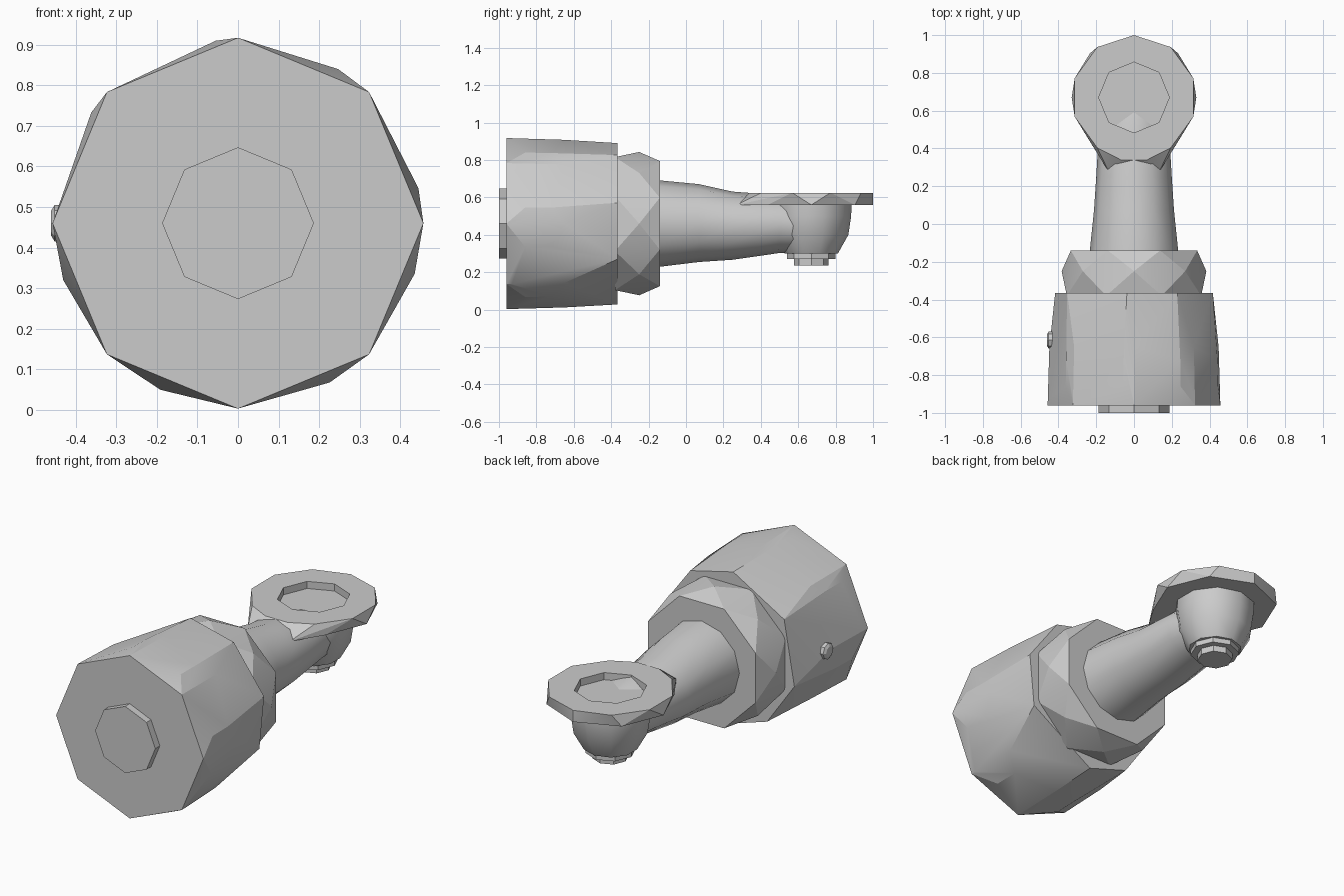
import bpy, bmesh
from math import sin, cos, radians
from mathutils import Vector

if "Cube" in bpy.data.objects:
    bpy.data.objects.remove(bpy.data.objects["Cube"])

grey = bpy.data.materials.new("plain grey")
grey.use_nodes = True
GREY = (0.6, 0.6, 0.6, 1)
grey.diffuse_color = GREY
grey.node_tree.nodes["Principled BSDF"].inputs["Base Color"].default_value = GREY

AXIS_Z = 0.46                      # height of the barrel axis
HEAD_Y = 0.67                      # centre of the head
EIGHT = [i * 45 for i in range(8)]
EIGHT_TURNED = [a + 22.5 for a in EIGHT]
TEN = [90 + i * 36 for i in range(10)]


def ring_y(y, rx, angles=EIGHT, rz=None, z=AXIS_Z):
    rz = rz or rx
    return [Vector((rx * cos(radians(a)), y, z + rz * sin(radians(a)))) for a in angles]


def ring_z(z, r, angles=EIGHT):
    return [Vector((r * cos(radians(a)), HEAD_Y + r * sin(radians(a)), z)) for a in angles]


def finish(name, bm, angle=30):
    bmesh.ops.recalc_face_normals(bm, faces=bm.faces)
    mesh = bpy.data.meshes.new(name)
    bm.to_mesh(mesh)
    bm.free()
    mesh.materials.append(grey)
    ob = bpy.data.objects.new(name, mesh)
    bpy.context.collection.objects.link(ob)
    bpy.ops.object.select_all(action='DESELECT')
    ob.select_set(True)
    bpy.context.view_layer.objects.active = ob
    bpy.ops.object.shade_smooth_by_angle(angle=radians(angle))
    return ob


def hull_mesh(points):
    bm = bmesh.new()
    for p in points:
        bm.verts.new(p)
    res = bmesh.ops.convex_hull(bm, input=bm.verts)
    loose = [v for v in bm.verts if not v.link_faces]
    bmesh.ops.delete(bm, geom=loose, context='VERTS')
    bmesh.ops.dissolve_limit(bm, angle_limit=radians(1), verts=bm.verts, edges=bm.edges)
    return bm


def hull(name, *rings, angle=20):
    return finish(name, hull_mesh([p for r in rings for p in r]), angle)


def loft(name, rings, angle=40):
    bm = bmesh.new()
    loops = [[bm.verts.new(p) for p in r] for r in rings]
    for a, b in zip(loops, loops[1:]):
        for i in range(len(a)):
            j = (i + 1) % len(a)
            bm.faces.new((a[i], a[j], b[j], b[i]))
    bm.faces.new(loops[0])
    bm.faces.new(loops[-1])
    return finish(name, bm, angle)


# Faceted barrel with irregular flats round its middle
grip = [11, 57, 97, 143, 198, 245, 300, 344]
rear = [15, 58, 95, 145, 195, 235, 270, 334]
hull("barrel",
     ring_y(-0.96, 0.457), ring_y(-0.93, 0.4565),
     ring_y(-0.86, 0.453, grip), ring_y(-0.72, 0.450, grip),
     ring_y(-0.65, 0.448), ring_y(-0.365, 0.432, rear))

# Raised front disc
loft("front_disc", [ring_y(-1.0, 0.187), ring_y(-0.95, 0.187)])

# Collar behind the barrel
hull("collar",
     ring_y(-0.38, 0.385, EIGHT_TURNED),
     ring_y(-0.25, 0.383),
     ring_y(-0.14, 0.362, EIGHT_TURNED))

# Side screw
screw = []
for x, r in ((-0.42, 0.045), (-0.452, 0.045), (-0.461, 0.03)):
    screw.append([Vector((x, -0.615 + r * cos(radians(a)), AXIS_Z + r * sin(radians(a))))
                  for a in EIGHT])
loft("side_screw", screw, 20)

# Tapering arm
twelve = [i * 30 for i in range(12)]
arm = [(-0.16, 0.236, 0.233, 0.46), (0.07, 0.212, 0.208, 0.463),
       (0.25, 0.2, 0.182, 0.449), (0.5, 0.185, 0.155, 0.458), (0.64, 0.16, 0.13, 0.44)]
loft("arm", [ring_y(y, rx, twelve, rz, z) for y, rx, rz, z in arm], 50)

# Head flange with a tongue towards the arm and a shallow recess on top
TOP = 0.625
tongue = [Vector((s * x, y, z)) for s in (-1, 1)
          for x, y, z in ((0.13, 0.27, 0.56), (0.07, 0.34, TOP))]
bm = hull_mesh(ring_z(TOP, 0.33, TEN) + ring_z(0.56, 0.33) + tongue)
top_faces = [f for f in bm.faces if all(abs(v.co.z - TOP) < 1e-4 for v in f.verts)]
bmesh.ops.delete(bm, geom=top_faces, context='FACES')
outer = [e for e in bm.edges if e.is_boundary]
rim = [bm.verts.new(p) for p in ring_z(TOP, 0.187)]
floor = [bm.verts.new(p) for p in ring_z(TOP - 0.04, 0.187)]
inner = []
for i in range(8):
    j = (i + 1) % 8
    bm.faces.new((rim[i], rim[j], floor[j], floor[i]))
    inner.append(bm.edges.get((rim[i], rim[j])))
bm.faces.new(floor)
bmesh.ops.bridge_loops(bm, edges=outer + inner)
finish("head_flange", bm, 20)

# Rounded cup under the head
loft("head_cup", [ring_z(0.57, 0.215, TEN), ring_z(0.5, 0.213, TEN),
                  ring_z(0.4, 0.198, TEN), ring_z(0.3, 0.142, TEN)])

# Stepped knob at the bottom of the cup
loft("knob_plate", [ring_z(0.31, 0.13), ring_z(0.272, 0.13)])
loft("knob_tip", [ring_z(0.28, 0.093), ring_z(0.237, 0.093)])
